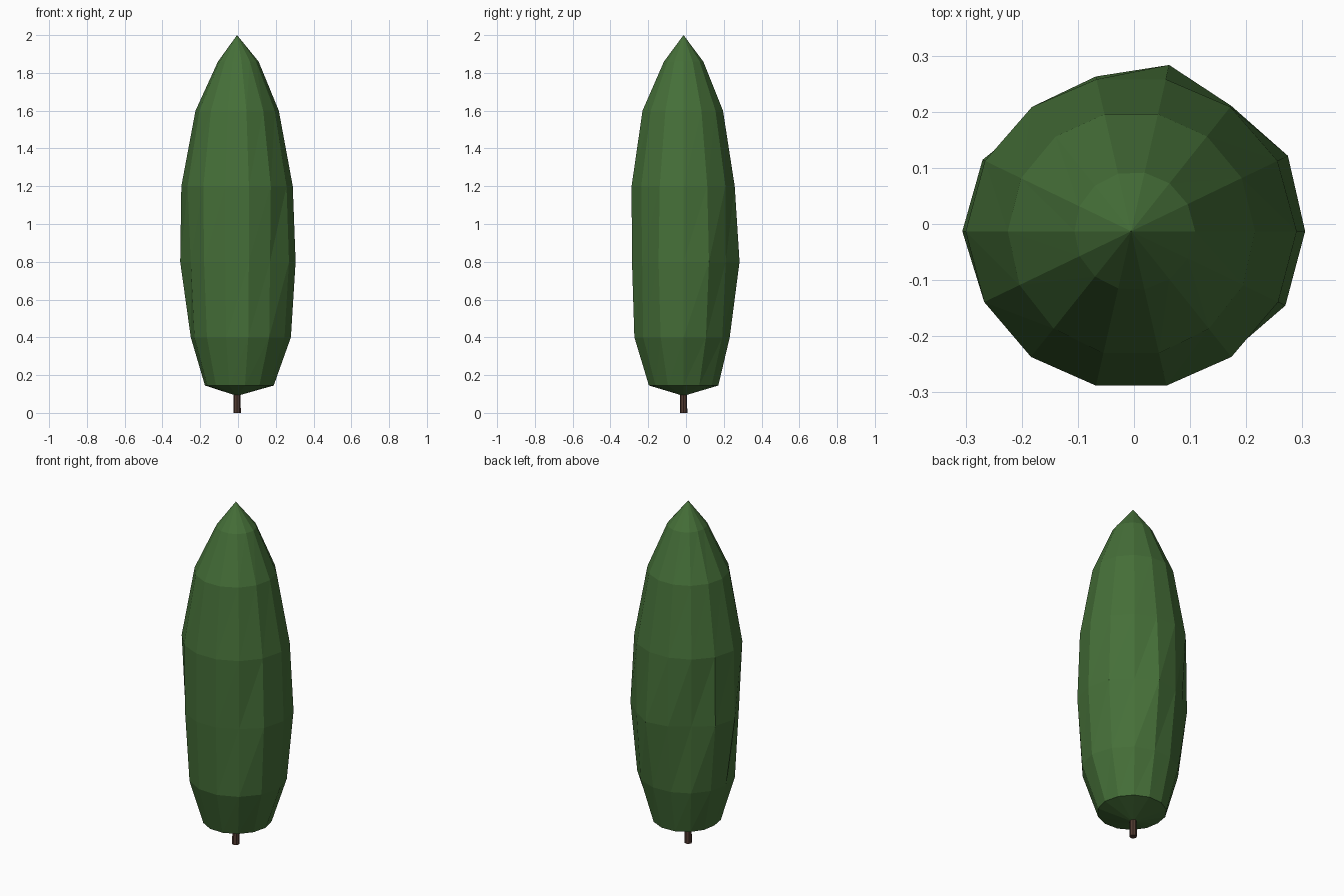
import bpy
import bmesh
import math

if "Cube" in bpy.data.objects:
    bpy.data.objects.remove(bpy.data.objects["Cube"])

SIDES = 14
AXIS_X, AXIS_Y = -0.005, -0.013


def material(name, color):
    mat = bpy.data.materials.new(name)
    mat.diffuse_color = (*color, 1.0)
    mat.use_nodes = True
    mat.node_tree.nodes["Principled BSDF"].inputs["Base Color"].default_value = mat.diffuse_color
    return mat


def finish(name, bm, mat):
    bmesh.ops.recalc_face_normals(bm, faces=bm.faces)
    mesh = bpy.data.meshes.new(name)
    bm.to_mesh(mesh)
    bm.free()
    mesh.materials.append(mat)
    obj = bpy.data.objects.new(name, mesh)
    bpy.context.collection.objects.link(obj)
    return obj


def blend(radii, angle):
    """Radius at an angle, blended between the +x, +y, -x, -y radii."""
    t = angle / (math.pi / 2)
    i = int(t) % 4
    f = t - int(t)
    return radii[i] * (1 - f) + radii[(i + 1) % 4] * f


leaf_green = material("leaf green", (0.060, 0.160, 0.040))
bark_brown = material("bark brown", (0.085, 0.045, 0.032))

# Foliage rings: height, radii toward +x, +y, -x, -y
rings = [
    (0.145, (0.194, 0.188, 0.170, 0.187)),
    (0.40, (0.285, 0.245, 0.245, 0.264)),
    (0.80, None),
    (1.20, (0.295, 0.275, 0.295, 0.280)),
    (1.60, (0.221, 0.213, 0.220, 0.223)),
    (1.86, (0.114, 0.106, 0.101, 0.105)),
]
# Uneven outline of the widest ring
widest = [0.310, 0.310, 0.286, 0.304, 0.283, 0.265, 0.294,
          0.301, 0.272, 0.280, 0.280, 0.280, 0.280, 0.305]

bm = bmesh.new()
loops = []
for z, radii in rings:
    loop = []
    for k in range(SIDES):
        a = 2 * math.pi * k / SIDES
        r = blend(radii, a) if radii else widest[k]
        loop.append(bm.verts.new((AXIS_X + r * math.cos(a),
                                  AXIS_Y + r * math.sin(a), z)))
    loops.append(loop)

base = bm.verts.new((AXIS_X, AXIS_Y, 0.09))
tip = bm.verts.new((AXIS_X, AXIS_Y, 2.0))
for k in range(SIDES):
    n = (k + 1) % SIDES
    for low, high in zip(loops, loops[1:]):
        bm.faces.new((low[k], low[n], high[n]))
        bm.faces.new((low[k], high[n], high[k]))
    bm.faces.new((base, loops[0][n], loops[0][k]))
    bm.faces.new((tip, loops[-1][k], loops[-1][n]))
finish("foliage", bm, leaf_green)

# Trunk: short faceted post reaching into the foliage
bm = bmesh.new()
bmesh.ops.create_cone(bm, cap_ends=True, segments=8, radius1=0.02,
                      radius2=0.018, depth=0.12)
bmesh.ops.translate(bm, verts=bm.verts, vec=(AXIS_X, AXIS_Y, 0.06))
finish("trunk", bm, bark_brown)
